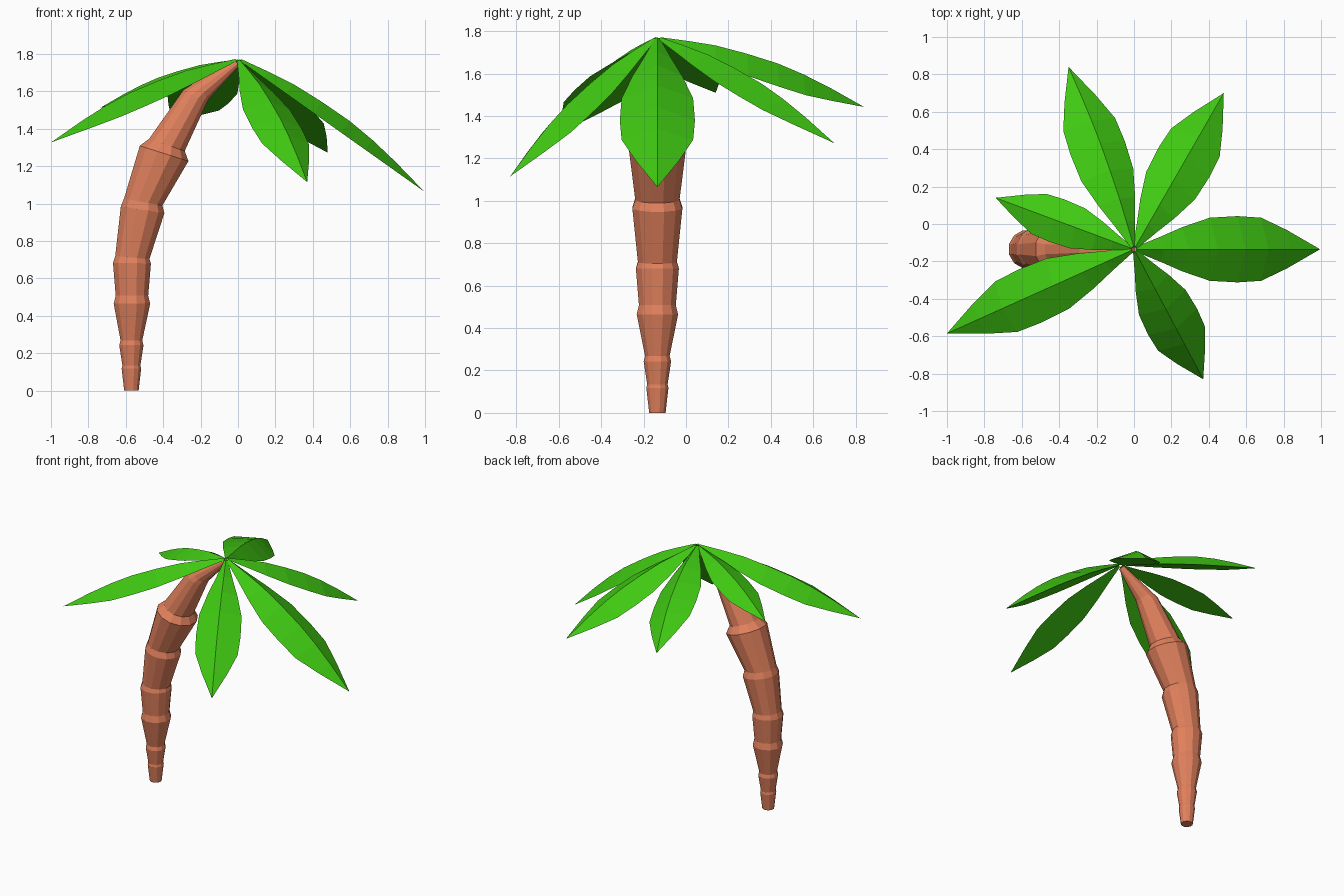
import bpy, bmesh, math
from mathutils import Vector, Matrix

if "Cube" in bpy.data.objects:
    bpy.data.objects.remove(bpy.data.objects["Cube"])


def material(name, rgb):
    m = bpy.data.materials.new(name)
    m.diffuse_color = (*rgb, 1)
    m.use_nodes = True
    m.node_tree.nodes["Principled BSDF"].inputs["Base Color"].default_value = m.diffuse_color
    return m


def finish(bm, name, mat):
    bmesh.ops.recalc_face_normals(bm, faces=bm.faces)
    me = bpy.data.meshes.new(name)
    bm.to_mesh(me)
    bm.free()
    me.materials.append(mat)
    ob = bpy.data.objects.new(name, me)
    bpy.context.collection.objects.link(ob)
    return ob


bark = material("bark", (0.76, 0.22, 0.11))
green = material("leaf_green", (0.05, 0.58, 0.006))
Y = -0.135
SIDES = 12

# Trunk: tilted rings along the bend (x, z, radius, tilt in degrees)
rings = [
    (-.57, 0, .04, 0), (-.57, .118, .054, 0), (-.57, .135, .05, 0),
    (-.57, .243, .067, 0), (-.57, .268, .06, 0),
    (-.567, .465, .101, 0), (-.567, .508, .09, 0),
    (-.567, .682, .105, 1), (-.565, .712, .095, 5),
    (-.51, .967, .122, 9), (-.507, 1.008, .108, 10),
    (-.395, 1.268, .141, 17.5), (-.38, 1.314, .104, 19),
    (-.23, 1.572, .074, 30), (-.2, 1.6, .062, 38), (-.005, 1.752, .02, 48),
]
bm = bmesh.new()
prev = None
for x, z, r, tilt in rings:
    rot = Matrix.Rotation(math.radians(tilt), 3, 'Y')
    loop = []
    for i in range(SIDES):
        a = math.tau * (i + .5) / SIDES
        p = rot @ Vector((r * math.cos(a), r * math.sin(a), 0))
        loop.append(bm.verts.new(p + Vector((x, Y, z))))
    if prev:
        for i in range(SIDES):
            j = (i + 1) % SIDES
            bm.faces.new((prev[i], prev[j], loop[j], loop[i]))
    else:
        bm.faces.new(loop)
    prev = loop
bm.faces.new(prev)
finish(bm, "trunk", bark)

# Leaf profile per unit length: (distance, half width, rib height)
profile = [(0, .012, .01), (.13, .055, .034), (.25, .098, .053), (.40, .14, .062),
           (.55, .147, .064), (.68, .14, .054), (.82, .085, .034)]


def leaf(name, tip, width=1.0, roll=0):
    """Ridged, flat-bottomed leaf from the crown to its tip."""
    tip = Vector(tip)
    base = Vector((0, Y, 1.762))
    out = Vector((tip.x - base.x, tip.y - base.y, 0)).normalized()
    base += out * .012
    u = tip - base
    length = u.length
    u.normalize()
    side = u.cross(Vector((0, 0, 1))).normalized()
    turn = Matrix.Rotation(math.radians(roll), 3, u)
    side = turn @ side
    up = side.cross(u)
    bm = bmesh.new()
    prev = None
    for s, w, h in profile:
        c = base + u * s * length
        row = [bm.verts.new(c - side * w * width * length),
               bm.verts.new(c + up * h * length),
               bm.verts.new(c + side * w * width * length)]
        if prev:
            for i in range(3):
                j = (i + 1) % 3
                bm.faces.new((prev[i], prev[j], row[j], row[i]))
        else:
            bm.faces.new(row)
        prev = row
    end = bm.verts.new(tip)
    for i in range(3):
        bm.faces.new((prev[i], prev[(i + 1) % 3], end))
    finish(bm, name, green)


# Crown of six leaves
leaf("leaf_right", (.995, Y, 1.065))
leaf("leaf_back_right", (.48, .70, 1.272))
leaf("leaf_back", (-.35, .84, 1.443), roll=19)
leaf("leaf_back_left", (-.74, .14, 1.51))
leaf("leaf_front_left", (-1.0, -.585, 1.327), width=.9)
leaf("leaf_front", (.37, -.83, 1.115))
